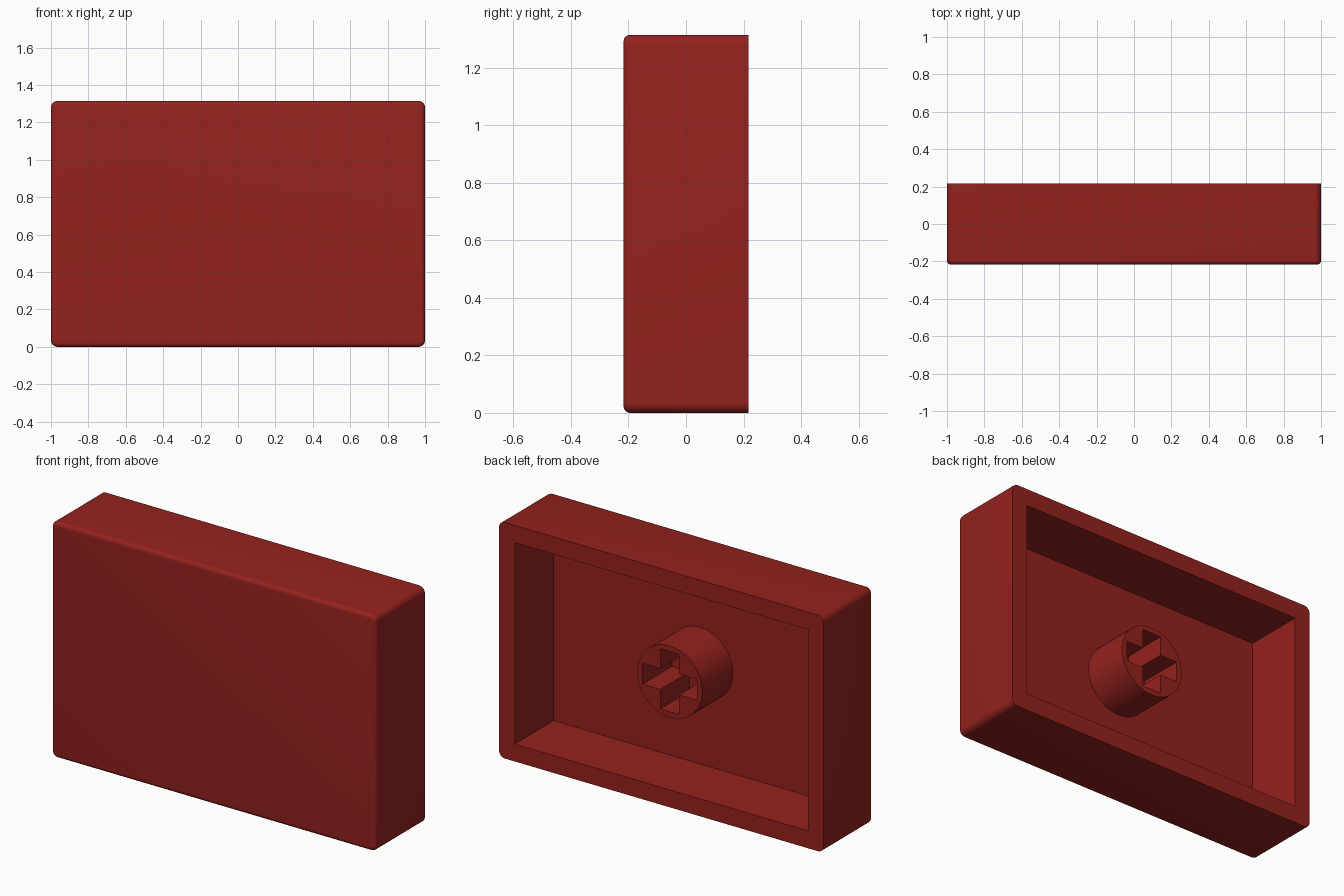
import bpy, bmesh
from math import pi
from mathutils import Matrix, Vector

if "Cube" in bpy.data.objects:
    bpy.data.objects.remove(bpy.data.objects["Cube"])

W, H, D = 2.0, 1.315, 0.434      # width, height, depth
WALL, FLOOR_Y = 0.097, -0.125    # rim thickness, inner face of the front plate
STEM_R, STEM_END = 0.2, 0.143
CZ = H / 2

red = bpy.data.materials.new("red_plastic")
red.diffuse_color = (0.3, 0.016, 0.013, 1)
red.use_nodes = True
red.node_tree.nodes["Principled BSDF"].inputs["Base Color"].default_value = red.diffuse_color


def make_object(name, bm):
    bmesh.ops.recalc_face_normals(bm, faces=bm.faces)
    me = bpy.data.meshes.new(name)
    bm.to_mesh(me)
    bm.free()
    ob = bpy.data.objects.new(name, me)
    bpy.context.collection.objects.link(ob)
    me.materials.append(red)
    return ob


def box(w, h, y0, y1):
    bm = bmesh.new()
    m = Matrix.Translation((0, (y0 + y1) / 2, CZ)) @ Matrix.Diagonal((w, y1 - y0, h, 1))
    bmesh.ops.create_cube(bm, size=1, matrix=m)
    return bm


def bevel(bm, edges, width, segments):
    bmesh.ops.bevel(bm, geom=edges, offset=width, offset_type='OFFSET',
                    segments=segments, profile=0.5, affect='EDGES', clamp_overlap=True)


def cut(ob, cutter):
    cutter.hide_render = True
    mod = ob.modifiers.new("cut", 'BOOLEAN')
    mod.operation, mod.solver, mod.object = 'DIFFERENCE', 'EXACT', cutter
    bpy.ops.object.select_all(action='DESELECT')
    bpy.context.view_layer.objects.active = ob
    ob.select_set(True)
    bpy.ops.object.modifier_apply(modifier=mod.name)
    bpy.data.objects.remove(cutter)
    bpy.ops.object.shade_smooth_by_angle(angle=pi / 6)


# Cap shell: rounded corners and softened front edge, hollow at the back
bm = box(W, H, -D / 2, D / 2)
corners = [e for e in bm.edges if abs(e.verts[0].co.y - e.verts[1].co.y) > 0.1]
bevel(bm, corners, 0.035, 6)
front = [e for e in bm.edges if all(v.co.y < -D / 2 + 1e-4 for v in e.verts)]
bevel(bm, front, 0.022, 5)
shell = make_object("cap_shell", bm)
cut(shell, make_object("cavity_cutter", box(W - 2 * WALL, H - 2 * WALL, FLOOR_Y, D)))

# Round mounting stem
bm = bmesh.new()
y0 = FLOOR_Y - 0.01
m = Matrix.Translation((0, (y0 + STEM_END) / 2, CZ)) @ Matrix.Rotation(pi / 2, 4, 'X')
bmesh.ops.create_cone(bm, cap_ends=True, segments=64, radius1=STEM_R, radius2=STEM_R,
                      depth=STEM_END - y0, matrix=m)
stem = make_object("mounting_stem", bm)

# Cross-shaped socket in the stem
a, b = 0.167, 0.058              # arm reach, half arm width
quarter = [(a, -b), (a, b), (b, b)]
outline = []
for i in range(4):
    for x, z in quarter:
        for _ in range(i):
            x, z = -z, x
        outline.append((x, z))
bm = bmesh.new()
face = bm.faces.new([bm.verts.new((x, FLOOR_Y + 0.01, CZ + z)) for x, z in outline])
ext = bmesh.ops.extrude_face_region(bm, geom=[face], use_keep_orig=True)
bmesh.ops.translate(bm, vec=Vector((0, 0.5, 0)),
                    verts=[g for g in ext["geom"] if isinstance(g, bmesh.types.BMVert)])
cut(stem, make_object("socket_cutter", bm))
